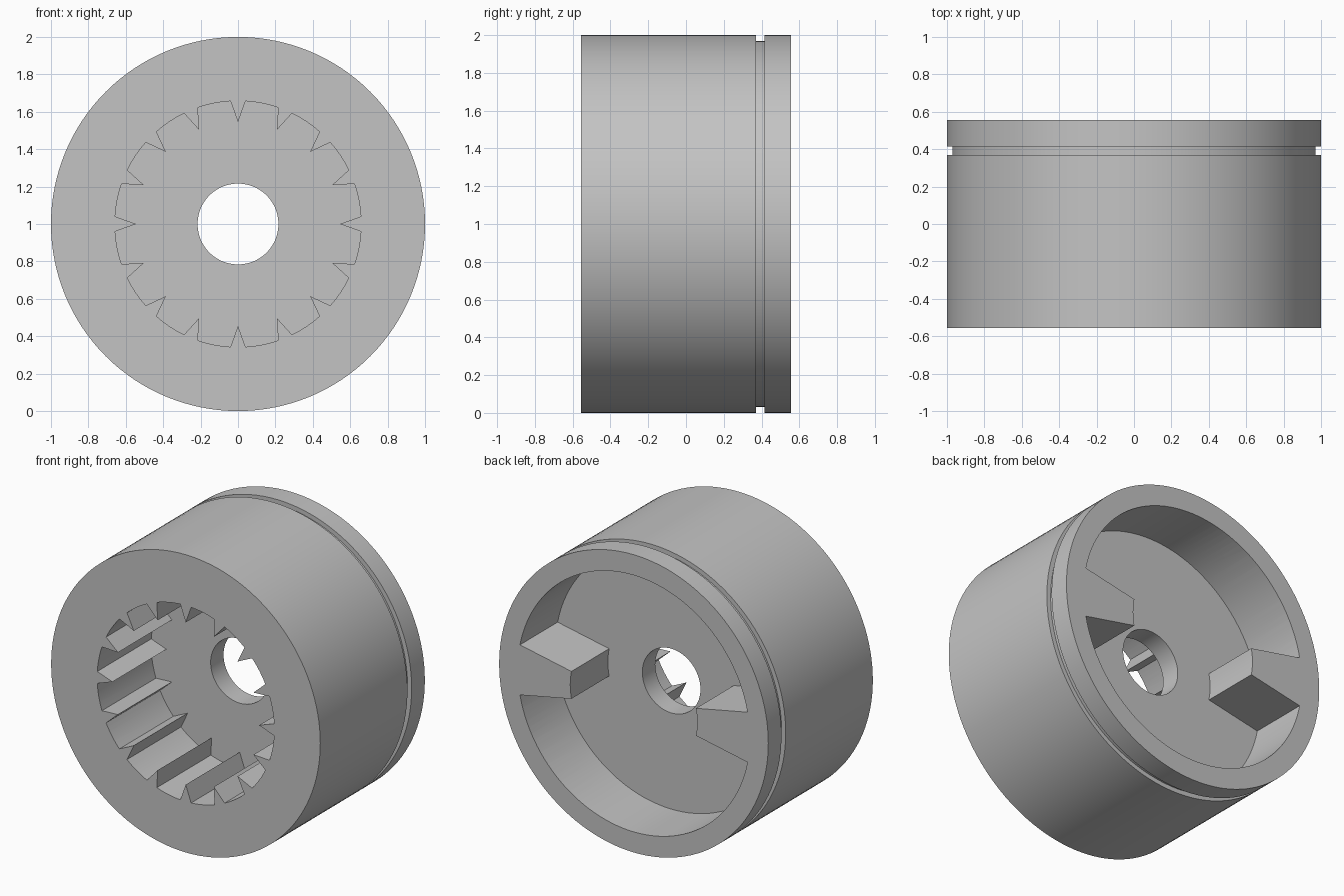
import bpy, bmesh
from math import sin, cos, pi, radians, atan2, hypot

HALF = 0.555          # half the length along y
SEGS = 128

cube = bpy.data.objects.get("Cube")
if cube:
    bpy.data.objects.remove(cube, do_unlink=True)

grey = bpy.data.materials.new("plain_grey")
grey.use_nodes = True
colour = (0.55, 0.55, 0.55, 1)
grey.diffuse_color = colour
grey.node_tree.nodes["Principled BSDF"].inputs["Base Color"].default_value = colour


def finish(bm, name):
    bmesh.ops.recalc_face_normals(bm, faces=bm.faces)
    mesh = bpy.data.meshes.new(name)
    bm.to_mesh(mesh)
    bm.free()
    mesh.materials.append(grey)
    obj = bpy.data.objects.new(name, mesh)
    bpy.context.collection.objects.link(obj)
    return obj


def lathe(name, profile):
    """Turn a closed (radius, y) profile about the y axis."""
    bm = bmesh.new()
    rings = [[bm.verts.new((r * cos(2 * pi * i / SEGS), y, 1 + r * sin(2 * pi * i / SEGS)))
              for i in range(SEGS)] for r, y in profile]
    for k, a in enumerate(rings):
        b = rings[(k + 1) % len(rings)]
        for i in range(SEGS):
            j = (i + 1) % SEGS
            bm.faces.new((a[i], a[j], b[j], b[i]))
    return finish(bm, name)


def prism(name, outline, y0, y1):
    """Extrude a polar (radius, angle) outline along y."""
    bm = bmesh.new()
    face = bm.faces.new([bm.verts.new((r * cos(a), y0, 1 + r * sin(a))) for r, a in outline])
    moved = bmesh.ops.extrude_face_region(bm, geom=[face])["geom"]
    bmesh.ops.translate(bm, vec=(0, y1 - y0, 0),
                        verts=[v for v in moved if isinstance(v, bmesh.types.BMVert)])
    return finish(bm, name)


def arc(r, start, end, steps):
    return [(r, start + (end - start) * i / steps) for i in range(steps + 1)]


def cut(target, cutter):
    """Apply a boolean cut and remove the cutter."""
    cutter.hide_render = True
    mod = target.modifiers.new("cut", "BOOLEAN")
    mod.operation, mod.solver, mod.object = "DIFFERENCE", "EXACT", cutter
    bpy.context.view_layer.update()
    graph = bpy.context.evaluated_depsgraph_get()
    mesh = bpy.data.meshes.new_from_object(target.evaluated_get(graph))
    target.modifiers.clear()
    target.data = mesh
    bpy.data.objects.remove(cutter, do_unlink=True)


# Drum with ring groove and central bore
hub = lathe("splined_hub", [(0.216, -HALF), (1, -HALF), (1, 0.37), (0.97, 0.37),
                            (0.97, 0.415), (1, 0.415), (1, HALF), (0.216, HALF)])

# Front socket with sixteen pointed teeth
TEETH = 16
pitch = 2 * pi / TEETH
root = hypot(0.657, 0.04)
half_tooth = atan2(0.04, 0.657)
socket = []
for t in range(TEETH):
    a = t * pitch
    socket.append((0.545, a))
    socket += arc(root, a + half_tooth, a + pitch - half_tooth, 6)
cut(hub, prism("socket_cutter", socket, -HALF - 0.1, 0.018))

# Rear recess, leaving two drive lugs on the left and right
half_lug = radians(11.25)
recess = []
for side in (0, pi):
    recess += arc(0.472, side - half_lug, side + half_lug, 4)
    recess += arc(0.862, side + half_lug, side + pi - half_lug, 56)
cut(hub, prism("recess_cutter", recess, 0.155, HALF + 0.1))

# Smooth the round walls, keep the edges crisp
bpy.ops.object.select_all(action="DESELECT")
hub.select_set(True)
bpy.context.view_layer.objects.active = hub
bpy.ops.object.shade_smooth_by_angle(angle=radians(30))
